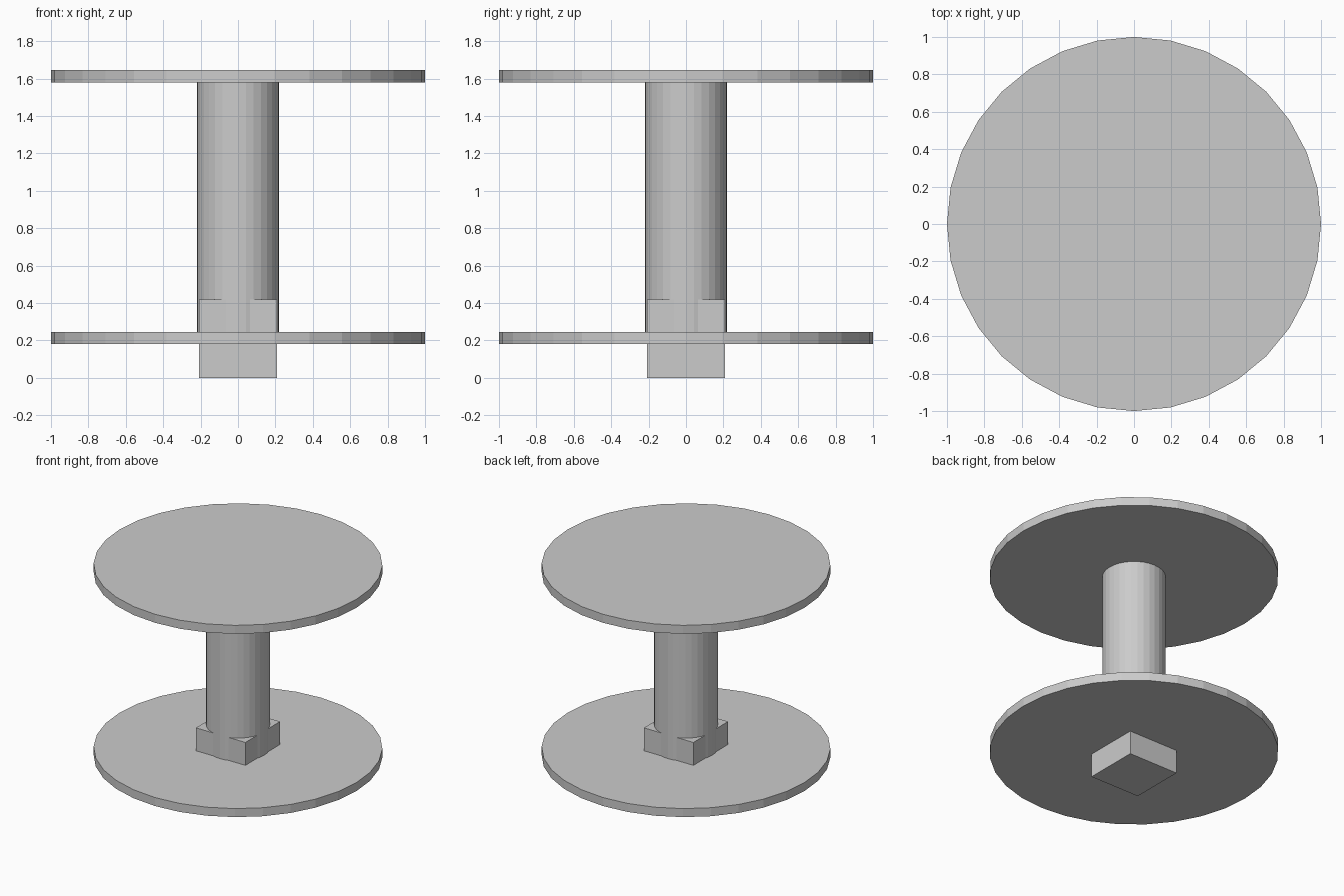
import bpy

# Remove the default cube
cube = bpy.data.objects.get("Cube")
if cube:
    bpy.data.objects.remove(cube, do_unlink=True)

# Single grey material
grey = bpy.data.materials.new("plain_grey")
grey.use_nodes = True
colour = (0.6, 0.6, 0.6, 1.0)
grey.diffuse_color = colour
grey.node_tree.nodes["Principled BSDF"].inputs["Base Color"].default_value = colour


def finish(name):
    obj = bpy.context.object
    obj.name = name
    obj.data.materials.append(grey)
    return obj


def add_cylinder(name, radius, bottom, top):
    bpy.ops.mesh.primitive_cylinder_add(
        vertices=32, radius=radius, depth=top - bottom,
        location=(0, 0, (bottom + top) / 2))
    return finish(name)


# Round plates and the column between them
add_cylinder("lower_disc", 1.0, 0.18, 0.245)
add_cylinder("upper_disc", 1.0, 1.58, 1.645)
add_cylinder("column", 0.22, 0.21, 1.61)

# Square block passing through the lower disc
half, height = 0.209, 0.42
bpy.ops.mesh.primitive_cube_add(size=1, location=(0, 0, height / 2))
block = finish("base_block")
block.scale = (2 * half, 2 * half, height)
bpy.ops.object.transform_apply(location=False, rotation=False, scale=True)
